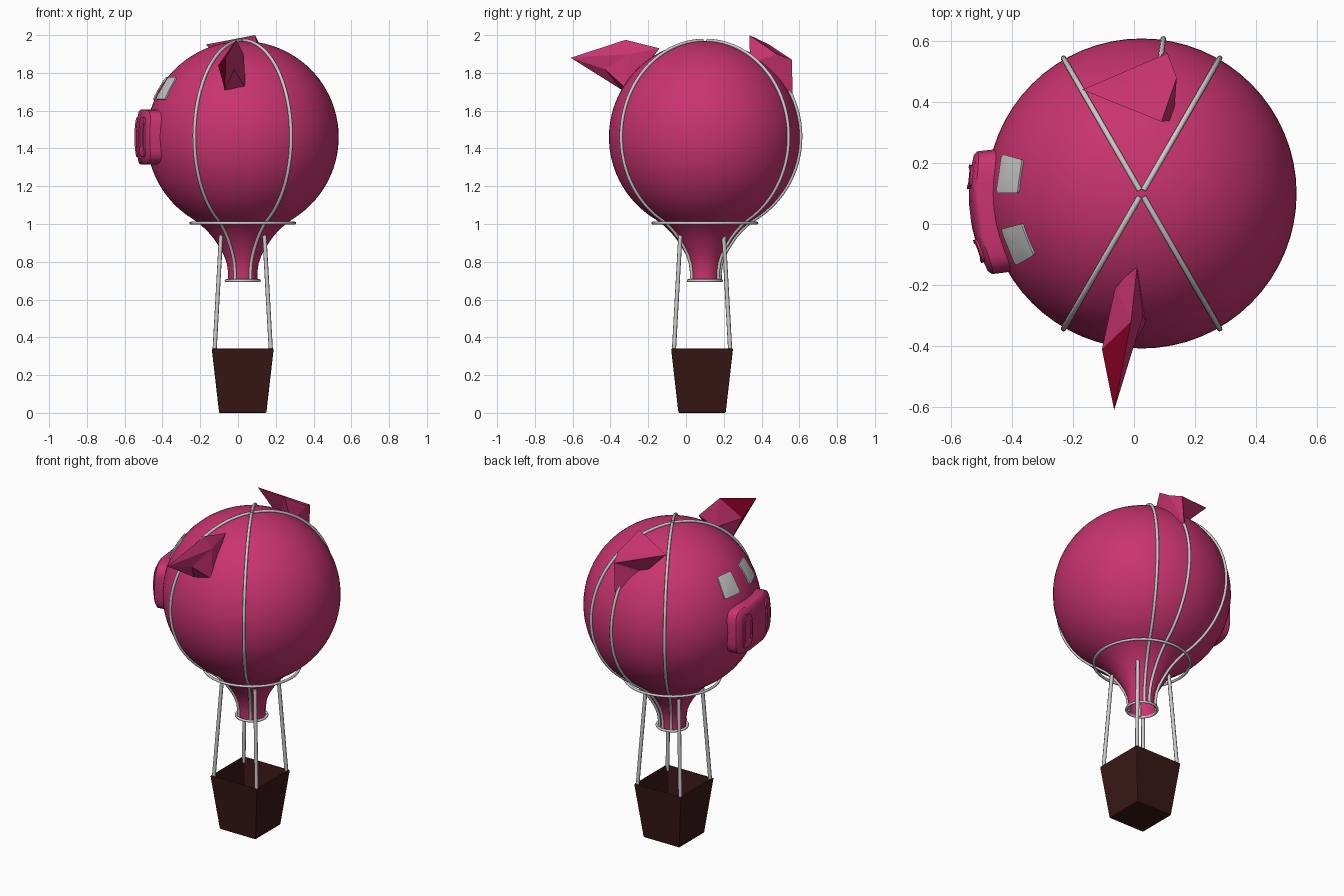
import bpy, bmesh
from math import sin, cos, pi, radians, copysign
from mathutils import Vector

if "Cube" in bpy.data.objects:
    bpy.data.objects.remove(bpy.data.objects["Cube"])

C = Vector((0.025, 0.10, 1.46))   # balloon centre
R = 0.508


def material(name, rgb):
    m = bpy.data.materials.new(name)
    m.diffuse_color = (*rgb, 1)
    m.use_nodes = True
    m.node_tree.nodes["Principled BSDF"].inputs["Base Color"].default_value = m.diffuse_color
    return m


PINK = material("pink", (0.58, 0.034, 0.16))
RED = material("ear_red", (0.28, 0.0, 0.02))
BROWN = material("basket_brown", (0.04, 0.009, 0.008))


def add_mesh(name, verts, faces, mat=None, smooth=None):
    bm = bmesh.new()
    vs = [bm.verts.new(v) for v in verts]
    for f in faces:
        bm.faces.new([vs[i] for i in f])
    bmesh.ops.recalc_face_normals(bm, faces=bm.faces)
    me = bpy.data.meshes.new(name)
    bm.to_mesh(me)
    bm.free()
    ob = bpy.data.objects.new(name, me)
    bpy.context.collection.objects.link(ob)
    if mat:
        me.materials.append(mat)
    if smooth:
        bpy.ops.object.select_all(action='DESELECT')
        ob.select_set(True)
        bpy.context.view_layer.objects.active = ob
        bpy.ops.object.shade_smooth_by_angle(angle=radians(smooth))
    return ob


def bridge(rings, n):
    return [(a * n + i, a * n + (i + 1) % n, (a + 1) * n + (i + 1) % n, (a + 1) * n + i)
            for a in range(rings - 1) for i in range(n)]


def tube(name, pts, radius, closed=False):
    cu = bpy.data.curves.new(name, 'CURVE')
    cu.dimensions = '3D'
    cu.bevel_depth = radius
    cu.bevel_resolution = 2
    cu.use_fill_caps = True
    sp = cu.splines.new('POLY')
    sp.points.add(len(pts) - 1)
    for p, q in zip(sp.points, pts):
        p.co = (*q, 1)
    sp.use_cyclic_u = closed
    ob = bpy.data.objects.new(name, cu)
    bpy.context.collection.objects.link(ob)
    return ob


def on_sphere(r, az, lat):
    return C + r * Vector((cos(lat) * cos(az), cos(lat) * sin(az), sin(lat)))


def patch(name, az, lat, half_az, half_lat, power, layers, mat=None):
    """Superellipse pad wrapped on the balloon; layers are (radius, scale)."""
    n, verts = 32, []
    for r, s in layers:
        for i in range(n):
            t = 2 * pi * (i + 0.5) / n
            u = copysign(abs(cos(t)) ** (2 / power), cos(t)) * s
            v = copysign(abs(sin(t)) ** (2 / power), sin(t)) * s
            verts.append(on_sphere(r, radians(az + half_az * u), radians(lat + half_lat * v)))
    last = (len(layers) - 1) * n
    faces = bridge(len(layers), n) + [tuple(range(last, last + n))]
    return add_mesh(name, verts, faces, mat, 40)


# Balloon envelope: sphere running into a flared neck, open at the mouth
profile = [(R * sin(radians(a)), C.z + R * cos(radians(a))) for a in range(1, 153, 4)]
profile += [(0.222, 0.995), (0.185, 0.96), (0.155, 0.925), (0.125, 0.88),
            (0.10, 0.835), (0.084, 0.79), (0.077, 0.74), (0.078, 0.70)]
N = 64
verts = [(C.x + r * cos(2 * pi * i / N), C.y + r * sin(2 * pi * i / N), z)
         for r, z in profile for i in range(N)]
add_mesh("balloon_envelope", verts, bridge(len(profile), N) + [tuple(range(N))], PINK, 60)

# Ropes running down the envelope, plus two hoops
for k, az in enumerate((60, 120, 240, 300, 82)):
    a = radians(az)
    prof = profile if k < 4 else profile[8:]
    tube(f"envelope_rope_{k + 1}",
         [(C.x + (r + 0.004) * cos(a), C.y + (r + 0.004) * sin(a), z + (0.004 if z > C.z else 0))
          for r, z in prof], 0.009)
for name, r, z in (("skirt_hoop", 0.275, 1.005), ("mouth_hoop", 0.088, 0.70)):
    tube(name, [(C.x + r * cos(pi * i / 20), C.y + r * sin(pi * i / 20), z) for i in range(40)],
         0.008, True)

# Snout with two slot nostrils
patch("snout", 187, 0, 22, 15.5, 5,
      [(0.49, 1.12), (0.515, 1.06), (0.545, 1.0), (0.56, 0.97), (0.567, 0.9),
       (0.567, 0.7), (0.567, 0.45), (0.567, 0.2)], PINK)
for side, az in (("left", 174.5), ("right", 199.5)):
    patch(f"nostril_{side}", az, 0, 4.2, 11, 4,
          [(0.555, 1.0), (0.574, 0.95), (0.574, 0.7), (0.568, 0.62), (0.568, 0.3)], PINK)

# Eyes
for side, az in (("left", 172), ("right", 202)):
    patch(f"eye_{side}", az, 30.5, 7.8, 7.6, 14,
          [(0.50, 1.0), (0.516, 1.0), (0.516, 0.7), (0.516, 0.3)])

# Front ear: folded cup with a red inside facing the snout
front = add_mesh("front_ear", [
    (-0.065, -0.61, 1.88),   # tip
    (-0.01, -0.32, 1.975),   # top fold
    (0.01, -0.14, 1.93),     # upper root
    (0.04, -0.32, 1.72),     # outer root
    (-0.07, -0.34, 1.71),    # lower root
    (-0.105, -0.41, 1.84),   # inner rim
    (-0.06, -0.20, 1.85),    # inner root
    (0.03, -0.30, 1.90),     # outer bulge
    (-0.02, -0.43, 1.82),    # underside bulge
], [(0, 1, 7), (1, 2, 7), (2, 3, 7), (0, 7, 8), (7, 3, 8), (8, 3, 4), (0, 8, 4), (0, 4, 5),
    (0, 5, 1), (1, 5, 6), (1, 6, 2), (5, 4, 6), (2, 6, 4, 3)], PINK)
front.data.materials.append(RED)
for i in (7, 8):
    front.data.polygons[i].material_index = 1

# Back ear: flap lying over toward the snout
add_mesh("back_ear", [
    (-0.17, 0.44, 1.95),     # tip
    (0.09, 0.335, 2.0),      # upper corner
    (0.11, 0.56, 1.87),      # lower corner
    (0.14, 0.48, 1.90),      # fold
    (0.10, 0.565, 1.69),     # lower root
    (0.13, 0.34, 1.85),      # upper root
    (-0.02, 0.44, 1.80),     # inner root
], [(0, 1, 3), (0, 3, 2), (1, 5, 3), (3, 5, 4), (3, 4, 2), (0, 2, 6), (2, 4, 6),
    (0, 6, 1), (1, 6, 5), (4, 5, 6)], PINK)

# Basket: open tapered box with wall thickness
B = Vector((0.025, 0.085, 0))
corners = ((-1, -1), (1, -1), (1, 1), (-1, 1))
verts = [(B.x + h * x, B.y + h * y, z)
         for h, z in ((0.125, 0.0), (0.164, 0.34), (0.152, 0.34), (0.115, 0.015))
         for x, y in corners]
basket = add_mesh("basket", verts, bridge(4, 4) + [(0, 1, 2, 3), (12, 13, 14, 15)], BROWN)
bev = basket.modifiers.new("soft_edges", 'BEVEL')
bev.width = 0.005
bev.segments = 2

# Four basket ropes up to the neck
for k, (x, y) in enumerate(corners):
    tube(f"basket_rope_{k + 1}",
         [(B.x + 0.15 * x, B.y + 0.15 * y, 0.31), (B.x + 0.115 * x, B.y + 0.115 * y, 0.94)], 0.011)
